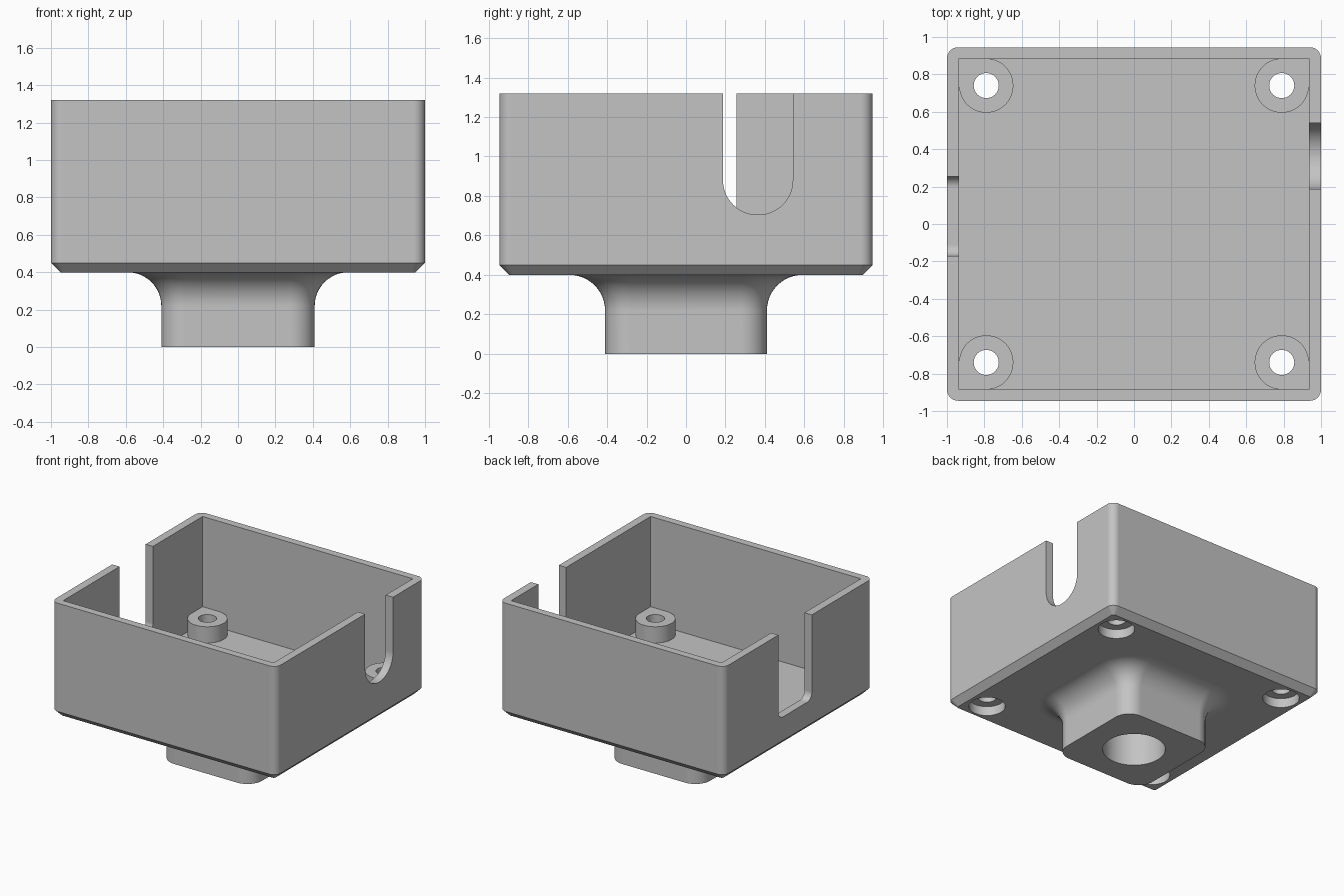
import bpy, bmesh
from math import sin, cos, pi, radians

old = bpy.data.objects.get("Cube")
if old:
    bpy.data.objects.remove(old, do_unlink=True)

grey = bpy.data.materials.new("plain grey")
grey.use_nodes = True
grey.diffuse_color = (0.55, 0.55, 0.55, 1)
grey.node_tree.nodes["Principled BSDF"].inputs["Base Color"].default_value = (0.55, 0.55, 0.55, 1)

TOP, FLOOR, BASE = 1.32, 0.465, 0.40
HX, HY = 1.0, 0.945
INX, INY = 0.935, 0.885
POST_X, POST_Y, POST_R = 0.79, 0.74, 0.145


def arc(cx, cy, r, start, end, steps):
    """Points along an arc, angles in degrees."""
    return [(cx + r * cos(radians(start + (end - start) * i / steps)),
             cy + r * sin(radians(start + (end - start) * i / steps)))
            for i in range(steps + 1)]


def rounded_ring(hx, hy, r, z, steps=10):
    pts = []
    for sx, sy, a in ((1, 1, 0), (-1, 1, 90), (-1, -1, 180), (1, -1, 270)):
        pts += arc(sx * (hx - r), sy * (hy - r), r, a, a + 90, steps)
    return [(x, y, z) for x, y in pts]


def loft(name, rings):
    """Closed solid through rings that share a point count."""
    bm = bmesh.new()
    rows = [[bm.verts.new(p) for p in ring] for ring in rings]
    n = len(rows[0])
    for a, b in zip(rows, rows[1:]):
        for i in range(n):
            j = (i + 1) % n
            bm.faces.new((a[i], a[j], b[j], b[i]))
    bm.faces.new(rows[0][::-1])
    bm.faces.new(rows[-1])
    bmesh.ops.recalc_face_normals(bm, faces=bm.faces)
    mesh = bpy.data.meshes.new(name)
    bm.to_mesh(mesh)
    bm.free()
    mesh.materials.append(grey)
    obj = bpy.data.objects.new(name, mesh)
    bpy.context.collection.objects.link(obj)
    return obj


def column(name, pts, z0, z1):
    return loft(name, [[(x, y, z) for x, y in pts] for z in (z0, z1)])


def cylinder(name, x, y, r, z0, z1, sides=48):
    return column(name, arc(x, y, r, 0, 360, sides)[:-1], z0, z1)


def combine(target, tool, operation):
    mod = target.modifiers.new("combine", 'BOOLEAN')
    mod.operation, mod.solver, mod.object = operation, 'EXACT', tool
    bpy.ops.object.select_all(action='DESELECT')
    bpy.context.view_layer.objects.active = target
    target.select_set(True)
    bpy.ops.object.modifier_apply(modifier=mod.name)
    bpy.data.objects.remove(tool, do_unlink=True)


def slot(name, x0, x1, y0, y1, bottom, r):
    """Open-topped wall cut with rounded lower corners."""
    pts = [(y0, TOP + 0.2)]
    pts += arc(y0 + r, bottom + r, r, 180, 270, 14)
    pts += arc(y1 - r, bottom + r, r, 270, 360, 14)
    pts.append((y1, TOP + 0.2))
    return loft(name, [[(x, y, z) for y, z in pts] for x in (x0, x1)])


# Outer solid: square neck, flared fillet, chamfered box
NECK, CORNER, FLARE = 0.41, 0.13, 0.18
rings = [rounded_ring(NECK, NECK, CORNER, 0)]
for i in range(13):
    a = i / 12 * pi / 2
    grow = FLARE * (1 - cos(a))
    rings.append(rounded_ring(NECK + grow, NECK + grow, CORNER + grow,
                              BASE - FLARE + FLARE * sin(a)))
rings.append(rounded_ring(HX - 0.05, HY - 0.05, 0.02, BASE))
rings.append(rounded_ring(HX, HY, 0.06, BASE + 0.05))
rings.append(rounded_ring(HX, HY, 0.06, TOP))
box = loft("enclosure", rings)

# Hollow interior with sharp corners
inside = [(INX, INY), (-INX, INY), (-INX, -INY), (INX, -INY)]
combine(box, column("interior_cutter", inside, FLOOR, TOP + 0.2), 'DIFFERENCE')

# Corner posts merged into the walls, with screw holes and counterbores
OUT = POST_R + 0.015
profile = [(OUT, OUT), (0, OUT)] + arc(0, 0, POST_R, 90, 360, 36) + [(OUT, 0)]
corners = [(sx, sy) for sx in (-1, 1) for sy in (-1, 1)]
for sx, sy in corners:
    pts = [(sx * (POST_X + x), sy * (POST_Y + y)) for x, y in profile]
    combine(box, column("corner_post", pts, FLOOR - 0.02, 0.595), 'UNION')
for sx, sy in corners:
    x, y = sx * POST_X, sy * POST_Y
    combine(box, cylinder("screw_hole", x, y, 0.067, 0.3, 0.8), 'DIFFERENCE')
    combine(box, cylinder("counterbore", x, y, 0.134, 0.3, 0.475), 'DIFFERENCE')

# Blind socket in the neck
combine(box, cylinder("socket", 0, 0, 0.23, -0.1, 0.37, 64), 'DIFFERENCE')

# Cable slots: narrow round-ended one on +x, wide one on -x
combine(box, slot("round_slot", 0.9, 1.1, 0.187, 0.541, 0.705, 0.175), 'DIFFERENCE')
combine(box, slot("wide_slot", -1.1, -0.9, -0.17, 0.255, 0.64, 0.06), 'DIFFERENCE')

# Smooth curved areas, keep edges crisp and flats flat
bpy.ops.object.select_all(action='DESELECT')
bpy.context.view_layer.objects.active = box
box.select_set(True)
bpy.ops.object.shade_smooth_by_angle(angle=radians(30))
weighted = box.modifiers.new("flat_shading_weights", 'WEIGHTED_NORMAL')
weighted.keep_sharp = True
